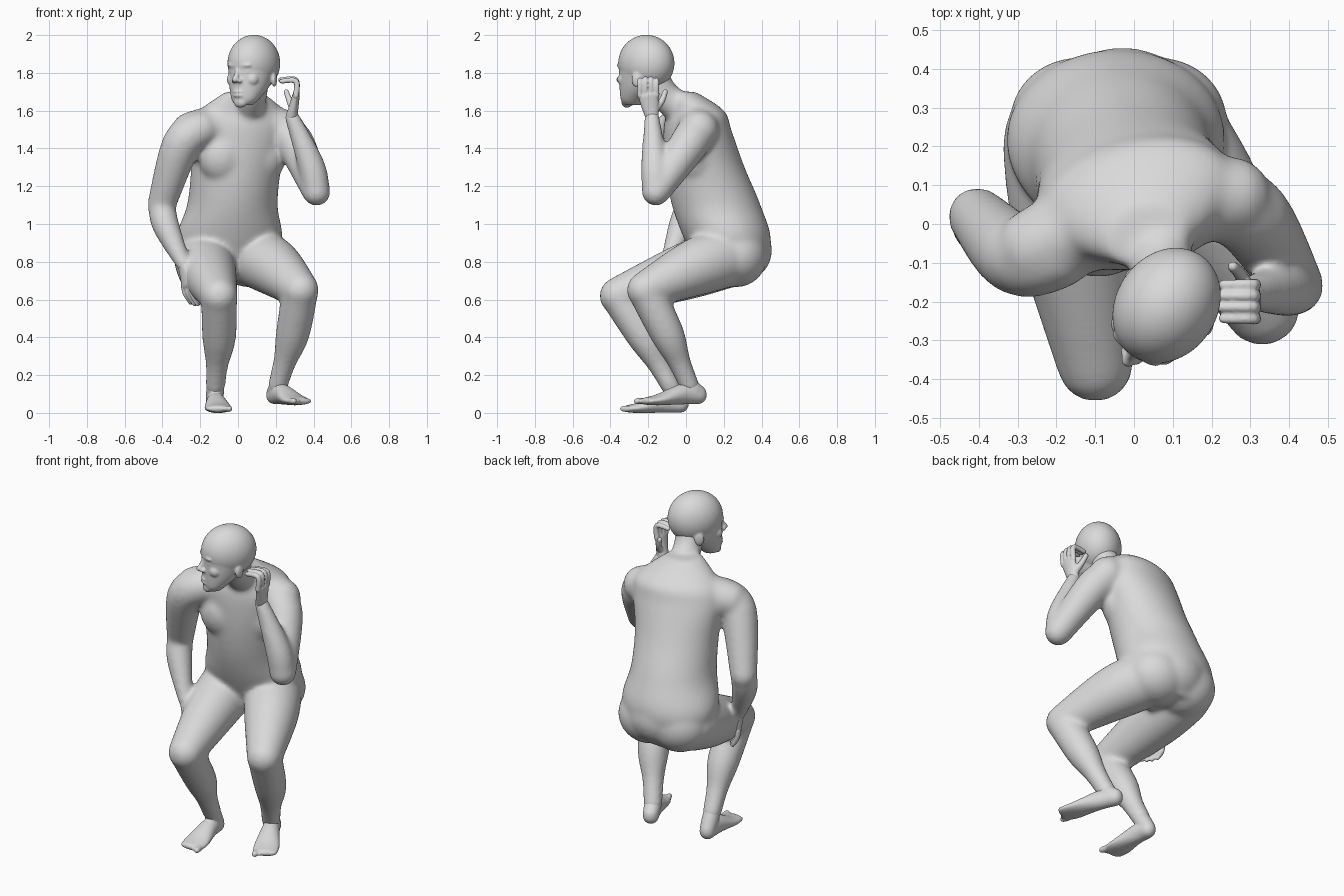
import bpy, bmesh
from math import sin, cos, radians, pi, copysign
from mathutils import Vector, Matrix

if "Cube" in bpy.data.objects:
    bpy.data.objects.remove(bpy.data.objects["Cube"], do_unlink=True)

UP = Vector((0, 0, 1))
GREY = (.7, .7, .7, 1)
skin = bpy.data.materials.new("plain grey")
skin.use_nodes = True
skin.diffuse_color = GREY
skin.node_tree.nodes["Principled BSDF"].inputs["Base Color"].default_value = GREY


def spline(values, steps=5):
    """Smooth curve through vectors of any length."""
    padded = [values[0], *values, values[-1]]
    curve = []
    for before, start, end, after in zip(padded, padded[1:], padded[2:], padded[3:]):
        for step in range(steps):
            t = step / steps
            leave, arrive = (end - before) / 2, (after - start) / 2
            ease = t * t * (3 - 2 * t)
            curve.append(start.lerp(end, ease) + leave * t * (1 - t) ** 2
                         - arrive * t * t * (1 - t))
    curve.append(values[-1])
    return curve


def tube(bm, points, widths, depths=None, side=(1, 0, 0), level=False, twist=0, sides=28):
    """Loft ellipses along a path; level keeps every ellipse horizontal."""
    path = spline([Vector(point) for point in points])
    radii = spline([Vector(pair) for pair in zip(widths, depths or widths)])
    last = len(path) - 1
    rings = []

    def add_ring(index, shift, scale):
        tangent = (path[min(index + 1, last)] - path[max(index - 1, 0)]).normalized()
        if level:
            tangent = UP
        across = Matrix.Rotation(twist * index / last, 3, 'Z') @ Vector(side)
        across = (across - tangent * across.dot(tangent)).normalized()
        forward = tangent.cross(across)
        width, depth = radii[index]
        centre = path[index] + tangent * shift * min(width, depth)
        turns = [2 * pi * k / sides for k in range(sides)]
        rings.append([bm.verts.new(centre + across * width * scale * cos(turn)
                                   + forward * depth * scale * sin(turn)) for turn in turns])

    # Rounded ends
    caps = [] if level else [radians(angle) for angle in (75, 50, 25)]
    for angle in caps:
        add_ring(0, -sin(angle), cos(angle))
    for index in range(last + 1):
        add_ring(index, 0, 1)
    for angle in reversed(caps):
        add_ring(last, sin(angle), cos(angle))

    for lower, upper in zip(rings, rings[1:]):
        for k in range(sides):
            bm.faces.new((lower[k - 1], lower[k], upper[k], upper[k - 1]))
    bm.faces.new(rings[0][::-1])
    bm.faces.new(rings[-1])


def blob(bm, centre, radii, yaw=0):
    matrix = (Matrix.Translation(centre) @ Matrix.Rotation(radians(yaw), 4, 'Z')
              @ Matrix.Diagonal((*radii, 1)))
    bmesh.ops.create_uvsphere(bm, u_segments=64, v_segments=40, radius=1, matrix=matrix)


def finish(bm, name, voxel=.006, smoothing=3):
    """Fuse the overlapping shapes into one smooth skin."""
    bmesh.ops.recalc_face_normals(bm, faces=bm.faces)
    mesh = bpy.data.meshes.new(name)
    bm.to_mesh(mesh)
    bm.free()
    mesh.materials.append(skin)
    part = bpy.data.objects.new(name, mesh)
    bpy.context.collection.objects.link(part)
    fuse = part.modifiers.new("fuse", 'REMESH')
    fuse.mode = 'VOXEL'
    fuse.voxel_size = voxel
    fuse.use_smooth_shade = True
    soften = part.modifiers.new("soften", 'SMOOTH')
    soften.factor = .5
    soften.iterations = smoothing
    return part


def arm(bm, shoulder, deltoid, elbow, wrist):
    muscle = elbow.lerp(wrist, .35)
    muscle.x *= 1.05
    tube(bm, [shoulder, deltoid, elbow], [.1, .104, .076])
    tube(bm, [elbow, muscle, wrist], [.072, .072, .04])


def leg(bm, hip, thigh, knee, calf, ankle):
    shin = calf.lerp(ankle, .55)
    tube(bm, [hip, thigh, knee], [.16, .152, .1])
    tube(bm, [knee, calf, shin, ankle], [.096, .09, .061, .053])


def hand(name, wrist, knuckles, across, bend, tip, thumb):
    bm = bmesh.new()
    tube(bm, [wrist, wrist.lerp(knuckles, .4), knuckles], [.036, .045, .054],
         [.033, .026, .02], side=across)
    for finger in range(4):
        offset = finger - 1.5
        base = knuckles + across * offset * .029
        reach = 1.07 - abs(offset) * .08
        tube(bm, [base, base + bend * reach, base + tip * reach], [.016, .015, .013],
             side=across, sides=12)
    root = wrist.lerp(knuckles, .3) + across * .02
    middle = root.lerp(thumb, .5) + across * .01
    tube(bm, [root, middle, thumb], [.02, .017, .014], sides=12)
    finish(bm, name, .005)


def foot(name, ankle, heel, toe):
    bm = bmesh.new()
    ahead = toe - heel
    ahead.z = 0
    ahead.normalize()
    side = ahead.cross(UP) * copysign(1, heel.x)
    instep = heel.lerp(toe, .3) + UP * .015
    tube(bm, [heel, instep, heel.lerp(toe, .75), toe], [.045, .051, .072, .068],
         [.047, .054, .03, .019], side=side)
    tube(bm, [ankle + Vector((0, -.05, .1)), ankle, heel + UP * .01], [.03, .047, .044])
    # Toes, shrinking outwards from the big toe
    for number in range(5):
        end = toe + side * .052 * (1 - number / 2) + ahead * (.028 - number / 100)
        size = .013 if number else .017
        tube(bm, [end - ahead * .03, end], [size, size], side=side, sides=12)
    finish(bm, name, smoothing=8)


# Joints
left_wrist, right_wrist = Vector((.285, -.18, 1.57)), Vector((-.285, -.1, .78))
left_ankle, right_ankle = Vector((.21, .02, .14)), Vector((-.12, -.08, .14))
left_deltoid, right_deltoid = Vector((.3, .02, 1.43)), Vector((-.3, -.08, 1.42))

# Torso: height, depth position, half width, half depth
torso = [(.7, .24, .16, .13), (.9, .225, .28, .225), (1.1, .16, .24, .235),
         (1.3, .1, .24, .21), (1.5, .06, .265, .175), (1.6, .05, .23, .145),
         (1.7, -.03, .1, .08)]
heights, backs, widths, depths = zip(*torso)
bm = bmesh.new()
tube(bm, [((z - 1.4) / 10, y, z) for z, y in zip(heights, backs)], widths, depths,
     level=True, twist=radians(18), sides=40)
tube(bm, [(.05, 0, 1.58), (.075, -.12, 1.69), (.09, -.17, 1.79)], [.09, .08, .08])
tube(bm, [(.25, .07, 1.5), (.03, .05, 1.53), (-.25, -.06, 1.49)], [.105, .13, .105])
for sign in (-1, 1):
    chest = Vector((.02 + sign * .1, sign * .035 + .015, 1.36))
    blob(bm, chest, (.135, .115, .15), 18)
    blob(bm, (sign * .1 - .04, .265, .83), (.18, .165, .165))
blob(bm, (-.03, .28, .86), (.2, .175, .17))

# Limbs
arm(bm, Vector((.2, .06, 1.5)), left_deltoid, Vector((.415, -.16, 1.17)), left_wrist)
arm(bm, Vector((-.2, -.07, 1.5)), right_deltoid, Vector((-.405, .02, 1.1)), right_wrist)
leg(bm, Vector((.08, .23, .83)), Vector((.19, .05, .77)), Vector((.33, -.215, .65)),
    Vector((.29, -.1, .42)), left_ankle)
leg(bm, Vector((-.18, .21, .82)), Vector((-.16, 0, .75)), Vector((-.1, -.36, .62)),
    Vector((-.1, -.22, .4)), right_ankle)
finish(bm, "body", .011, 25)

# Head: skull, jaw and face, turned to one side
bm = bmesh.new()
blob(bm, (0, 0, 1.851), (.13, .157, .15))
tube(bm, [(0, -.005, 1.83), (0, -.04, 1.73), (0, -.08, 1.66), (0, -.09, 1.63)],
     [.125, .104, .074, .045], [.148, .112, .068, .045], level=True, sides=48)
blob(bm, (0, -.125, 1.645), (.038, .025, .03))
blob(bm, (0, -.135, 1.84), (.075, .022, .016))
tube(bm, [(0, -.145, 1.825), (0, -.16, 1.785), (0, -.174, 1.765)], [.012, .014, .017])
for lip in (1.68, 1.7):
    blob(bm, (0, -.146, lip), (.032, .014, .009))
for sign in (-1, 1):
    nostril, eye = (sign * .018, -.156, 1.758), (sign * .044, -.122, 1.81)
    cheek, ear = (sign * .06, -.1, 1.765), (sign * .118, .02, 1.765)
    blob(bm, nostril, (.014, .016, .012))
    blob(bm, eye, (.024, .02, .013))
    blob(bm, cheek, (.037, .037, .037))
    blob(bm, ear, (.013, .028, .04), sign * 20)
head = finish(bm, "head", smoothing=5)
head.location = (.084, -.21, 0)
head.rotation_euler.z = radians(-35)

# Raised hand curled towards the ear, lowered hand beside the thigh
hand("left_hand", left_wrist, Vector((.307, -.2, 1.68)), across=Vector((0, 1, 0)),
     bend=Vector((0, 0, .08)), tip=Vector((-.08, 0, .08)), thumb=Vector((.255, -.11, 1.7)))
hand("right_hand", right_wrist, Vector((-.262, -.13, .68)), across=Vector((.6, -.8, 0)),
     bend=Vector((.01, 0, -.05)), tip=Vector((.04, 0, -.1)), thumb=Vector((-.22, -.19, .64)))

# Feet
foot("left_foot", left_ankle, Vector((.193, .065, .093)), Vector((.33, -.212, .062)))
foot("right_foot", right_ankle, Vector((-.125, -.03, .047)), Vector((-.1, -.31, .022)))
